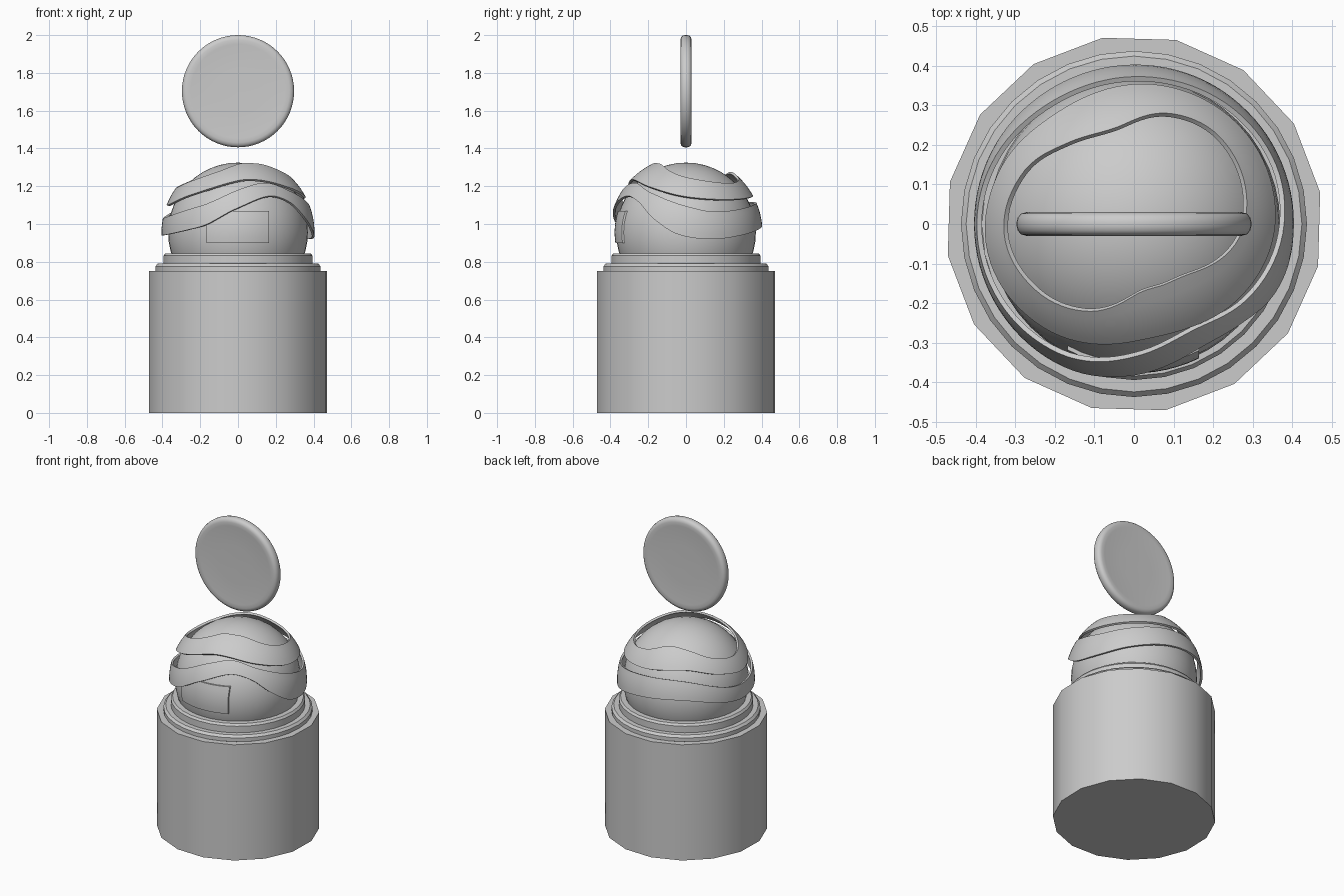
import bpy, bmesh, math
from mathutils import Vector

if "Cube" in bpy.data.objects:
    bpy.data.objects.remove(bpy.data.objects["Cube"])

CENTRE_Z = 0.955          # centre of the globe


def make(name, verts, faces, angle=40):
    mesh = bpy.data.meshes.new(name)
    mesh.from_pydata(verts, [], faces)
    bm = bmesh.new()
    bm.from_mesh(mesh)
    bmesh.ops.remove_doubles(bm, verts=bm.verts, dist=1e-5)
    bmesh.ops.recalc_face_normals(bm, faces=bm.faces)
    bm.to_mesh(mesh)
    bm.free()
    ob = bpy.data.objects.new(name, mesh)
    bpy.context.collection.objects.link(ob)
    bpy.ops.object.select_all(action='DESELECT')
    ob.select_set(True)
    bpy.context.view_layer.objects.active = ob
    bpy.ops.object.shade_smooth_by_angle(angle=math.radians(angle))
    return ob


def lathe(name, profile, sides, turn=0.0, angle=40):
    """Revolve (radius, height) points around z, with capped ends."""
    verts, faces, n = [], [], len(profile)
    for i in range(sides):
        a = 2 * math.pi * i / sides + turn
        verts += [(r * math.cos(a), r * math.sin(a), z) for r, z in profile]
    for i in range(sides):
        j = (i + 1) % sides
        for k in range(n - 1):
            faces.append((i * n + k, j * n + k, j * n + k + 1, i * n + k + 1))
    faces.append([i * n for i in range(sides)][::-1])
    faces.append([i * n + n - 1 for i in range(sides)])
    return make(name, verts, faces, angle)


def wave(keys, t):
    """Smooth periodic curve through (degrees, height) keys."""
    p = [(a - 360, z) for a, z in keys] + keys + [(a + 360, z) for a, z in keys]
    i = max(k for k in range(len(p) - 1) if p[k][0] <= t)
    slope = lambda k: (p[k + 1][1] - p[k - 1][1]) / (p[k + 1][0] - p[k - 1][0])
    h = p[i + 1][0] - p[i][0]
    s = (t - p[i][0]) / h
    return ((2 * s**3 - 3 * s**2 + 1) * p[i][1] + (s**3 - 2 * s**2 + s) * h * slope(i)
            + (3 * s**2 - 2 * s**3) * p[i + 1][1] + (s**3 - s**2) * h * slope(i + 1))


def on_globe(radius, deg, z):
    h = z - CENTRE_Z
    r = math.sqrt(radius**2 - h**2)
    a = math.radians(deg)
    return (r * math.cos(a), r * math.sin(a), z)


def ribbon(name, low, high, inner=0.392, outer=0.405, steps=96, rows=5):
    """Thin wavy strip wrapped round the globe."""
    verts, faces = [], []
    n = 2 * (rows + 1)
    for i in range(steps):
        d = 360 * i / steps
        lo, hi = wave(low, d), wave(high, d)
        heights = [lo + (hi - lo) * k / rows for k in range(rows + 1)]
        verts += [on_globe(outer, d, z) for z in heights]
        # inner skin is scaled towards the centre so the edges stay square
        for z in reversed(heights):
            v = (Vector(on_globe(outer, d, z)) - Vector((0, 0, CENTRE_Z))) * (inner / outer)
            verts.append((v.x, v.y, v.z + CENTRE_Z))
    for i in range(steps):
        j = (i + 1) % steps
        for k in range(n):
            m = (k + 1) % n
            faces.append((i * n + k, j * n + k, j * n + m, i * n + m))
    return make(name, verts, faces)


# Sixteen-sided pedestal and the stepped collar above it
lathe("pedestal", [(0.478, 0), (0.478, 0.75)], 16, math.radians(9.6))
lathe("lower_collar", [(0.425, 0.745), (0.438, 0.752), (0.438, 0.776), (0.425, 0.79)], 32, angle=30)
lathe("upper_collar", [(0.395, 0.785), (0.395, 0.832), (0.385, 0.845)], 32, angle=30)

# Globe
bpy.ops.mesh.primitive_uv_sphere_add(segments=48, ring_count=24, radius=0.37,
                                     location=(0, 0, CENTRE_Z))
globe = bpy.context.object
globe.name = "globe"
bpy.ops.object.shade_smooth()

# Two wavy ribbons round the globe
ribbon("upper_ribbon",
       [(0, 1.145), (35, 1.13), (80, 1.145), (125, 1.17), (160, 1.125), (190, 1.10),
        (225, 1.155), (270, 1.23), (295, 1.232), (325, 1.195)],
       [(0, 1.248), (45, 1.216), (72, 1.233), (101, 1.275), (130, 1.26), (155, 1.216),
        (184, 1.19), (214, 1.227), (240, 1.27), (270, 1.317), (296, 1.322), (321, 1.31)])
ribbon("lower_ribbon",
       [(20, 0.92), (46, 0.94), (85, 0.985), (125, 1.0), (180, 0.94), (240, 0.985),
        (268, 1.08), (297, 1.148), (318, 1.115), (334, 1.03), (354, 0.945)],
       [(0, 1.095), (25, 1.065), (85, 1.11), (125, 1.11), (180, 1.03), (238, 1.095),
        (272, 1.185), (300, 1.218), (328, 1.165)])

# Curved rectangular plate on the front of the globe
verts, faces = [], []
cols, rows = 12, 6
for skin in (0.378, 0.366):
    for i in range(cols + 1):
        x = -0.168 + 0.333 * i / cols
        for k in range(rows + 1):
            z = 0.90 + 0.17 * k / rows
            verts.append((x, -math.sqrt(skin**2 - x * x - (z - CENTRE_Z)**2), z))
w = rows + 1
off = (cols + 1) * w
for i in range(cols):
    for k in range(rows):
        a, b, c, d = i * w + k, (i + 1) * w + k, (i + 1) * w + k + 1, i * w + k + 1
        faces += [(a, b, c, d), (d + off, c + off, b + off, a + off)]
rim = ([i * w for i in range(cols)] + [cols * w + k for k in range(rows)]
       + [i * w + rows for i in range(cols, 0, -1)] + [k for k in range(rows, 0, -1)])
for a, b in zip(rim, rim[1:] + rim[:1]):
    faces.append((a, a + off, b + off, b))
make("front_plate", verts, faces)

# Upright disc with a rounded rim and slightly dished faces
half = [(0.002, 0.024), (0.12, 0.0245), (0.21, 0.026), (0.25, 0.029), (0.272, 0.030),
        (0.286, 0.026), (0.294, 0.017), (0.297, 0.006)]
disc = lathe("disc", [(r, -t) for r, t in half] + [(r, t) for r, t in reversed(half)], 64)
disc.rotation_euler = (math.pi / 2, 0, 0)
disc.location = (0, 0, 1.703)
